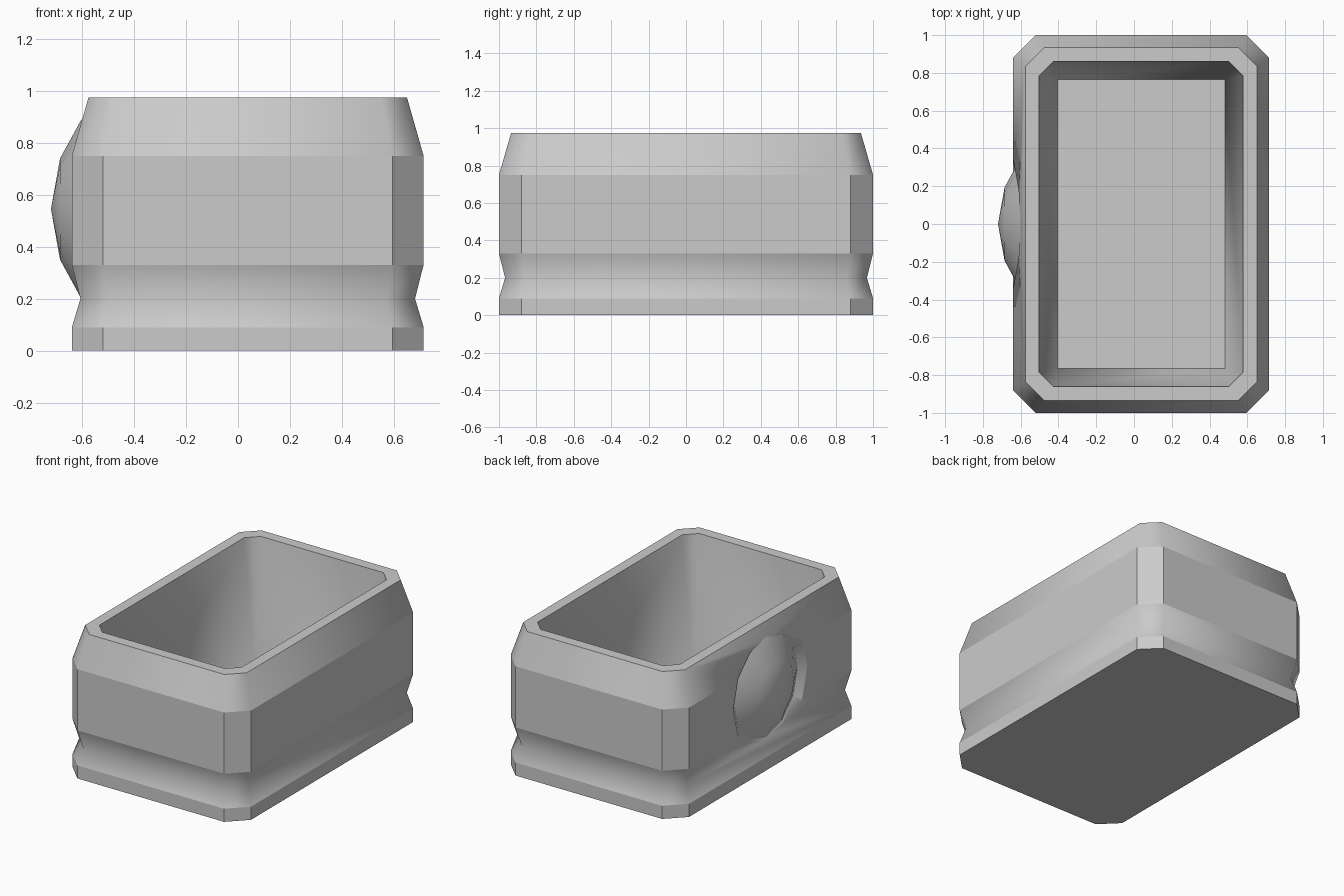
import bpy, bmesh, math

cube = bpy.data.objects.get("Cube")
if cube:
    bpy.data.objects.remove(cube, do_unlink=True)

grey = bpy.data.materials.new("plain grey")
grey.use_nodes = True
GREY = (0.6, 0.6, 0.6, 1)
grey.diffuse_color = GREY
grey.node_tree.nodes["Principled BSDF"].inputs["Base Color"].default_value = GREY

MID_X = 0.0375           # centre line of the tub
DOME_Z = 0.545           # centre height of the round boss


def make_object(name, bm):
    bmesh.ops.remove_doubles(bm, verts=bm.verts, dist=0.0005)
    bmesh.ops.recalc_face_normals(bm, faces=bm.faces)
    mesh = bpy.data.meshes.new(name)
    bm.to_mesh(mesh)
    bm.free()
    mesh.materials.append(grey)
    obj = bpy.data.objects.new(name, mesh)
    bpy.context.collection.objects.link(obj)
    return obj


def loft(bm, rings, smooth_flags):
    """Bridge rings of equal vertex count, with one shading flag per band."""
    loops = [[bm.verts.new(p) for p in ring] for ring in rings]
    n = len(loops[0])
    for low, high, smooth in zip(loops, loops[1:], smooth_flags):
        for i in range(n):
            j = (i + 1) % n
            bm.faces.new((low[i], low[j], high[j], high[i])).smooth = smooth
    return loops


def chamfered_ring(hx, hy, cut, z):
    quarter = [(hx, hy - cut), (hx - cut, hy)]
    pts = quarter + [(-x, y) for x, y in reversed(quarter)]
    pts += [(-x, -y) for x, y in pts]
    return [(MID_X + x, y, z) for x, y in pts]


def round_ring(radius, x, n=12):
    return [(x, radius * math.cos(math.tau * i / n),
             DOME_Z + radius * math.sin(math.tau * i / n)) for i in range(n)]


# Tub: outside wall, rim, tapered inside wall and floor
sections = [
    (0.677, 1.0, 0.12, 0.0), (0.677, 1.0, 0.12, 0.09),
    (0.644, 0.967, 0.11, 0.2), (0.677, 1.0, 0.12, 0.33),
    (0.677, 1.0, 0.12, 0.75), (0.613, 0.935, 0.1, 0.975),
    (0.54, 0.86, 0.075, 0.975), (0.443, 0.765, 0.0, 0.09),
]
bm = bmesh.new()
loops = loft(bm, [chamfered_ring(*s) for s in sections],
             [False, True, True, False, True, False, True])
bm.faces.new(loops[0])
bm.faces.new(loops[-1])
bmesh.ops.dissolve_degenerate(bm, edges=bm.edges, dist=0.0005)
tub = make_object("tub", bm)

# Sloped round recess cut in the side wall
bm = bmesh.new()
loops = loft(bm, [round_ring(0.345, -0.605), round_ring(0.46, -0.675)], [True])
for loop in loops:
    bm.faces.new(loop)
cutter = make_object("recess_cutter", bm)
cutter.hide_render = True

cut = tub.modifiers.new("round_recess", "BOOLEAN")
cut.operation = "DIFFERENCE"
cut.solver = "EXACT"
cut.object = cutter
bpy.context.view_layer.objects.active = tub
bpy.ops.object.modifier_apply(modifier=cut.name)
bpy.data.objects.remove(cutter, do_unlink=True)

# Shallow dome standing in the recess
bm = bmesh.new()
loops = loft(bm, [round_ring(0.345, -0.603), round_ring(0.195, -0.685)], [True])
tip = bm.verts.new((-0.72, 0, DOME_Z))
edge = loops[-1]
for i in range(len(edge)):
    bm.faces.new((edge[i], edge[(i + 1) % len(edge)], tip)).smooth = True
bm.faces.new(loops[0])
make_object("side_dome", bm)
